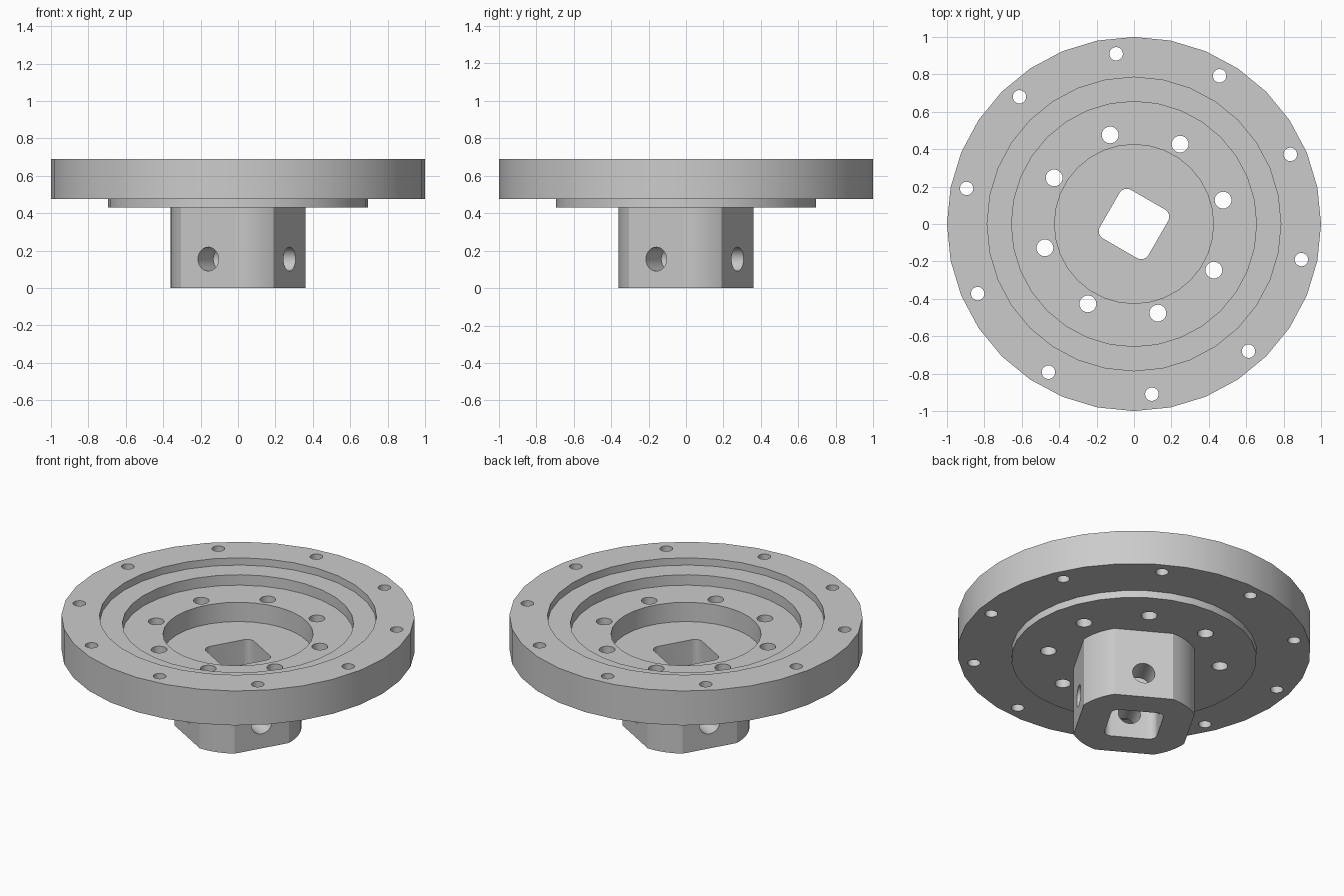
import bpy, bmesh
from math import cos, sin, radians, pi, tau
from mathutils import Matrix

if "Cube" in bpy.data.objects:
    bpy.data.objects.remove(bpy.data.objects["Cube"], do_unlink=True)

TURN = radians(60)  # the whole fitting is turned about its axis

grey = bpy.data.materials.new("machined grey")
grey.use_nodes = True
grey.diffuse_color = (0.6, 0.6, 0.6, 1)
grey.node_tree.nodes["Principled BSDF"].inputs["Base Color"].default_value = (0.6, 0.6, 0.6, 1)


def make(name, bm):
    bmesh.ops.recalc_face_normals(bm, faces=bm.faces[:])
    mesh = bpy.data.meshes.new(name)
    bm.to_mesh(mesh)
    bm.free()
    mesh.materials.append(grey)
    ob = bpy.data.objects.new(name, mesh)
    bpy.context.collection.objects.link(ob)
    return ob


def lathe(name, profile, steps):
    bm = bmesh.new()
    verts = [bm.verts.new((r, 0, z)) for r, z in profile]
    edges = [bm.edges.new(pair) for pair in zip(verts, verts[1:])]
    bmesh.ops.spin(bm, geom=verts + edges, cent=(0, 0, 0), axis=(0, 0, 1),
                   angle=tau, steps=steps)
    bmesh.ops.remove_doubles(bm, verts=bm.verts[:], dist=1e-4)
    return make(name, bm)


def prism(name, outline, z0, z1):
    bm = bmesh.new()
    face = bm.faces.new([bm.verts.new((x, y, z0)) for x, y in outline])
    top = bmesh.ops.extrude_face_region(bm, geom=[face])["geom"]
    bmesh.ops.translate(bm, vec=(0, 0, z1 - z0),
                        verts=[v for v in top if isinstance(v, bmesh.types.BMVert)])
    return make(name, bm)


def rods(name, radius, length, placements):
    bm = bmesh.new()
    for matrix in placements:
        bmesh.ops.create_cone(bm, cap_ends=True, segments=24, radius1=radius,
                              radius2=radius, depth=length, matrix=matrix)
    return make(name, bm)


def bolt_circle(name, count, circle, radius):
    spots = [Matrix.Rotation(TURN + tau * i / count, 4, 'Z')
             @ Matrix.Translation((circle, 0, 0.5)) for i in range(count)]
    return rods(name, radius, 1, spots)


def cut(target, cutter):
    mod = target.modifiers.new("cut", 'BOOLEAN')
    mod.operation = 'DIFFERENCE'
    mod.solver = 'EXACT'
    mod.object = cutter
    bpy.context.view_layer.objects.active = target
    bpy.ops.object.modifier_apply(modifier=mod.name)


def corner_arcs(arc, centre=0.0, radius=1.0):
    """Four arcs, one per corner of a square turned with the fitting."""
    points = []
    for k in range(4):
        corner = TURN + pi / 4 + k * pi / 2
        for i in range(7):
            a = corner + arc * (i / 3 - 1)
            points.append((centre * cos(corner) + radius * cos(a),
                           centre * sin(corner) + radius * sin(a)))
    return points


# Stepped plate with its recesses and lower boss
plate = lathe("flange_plate", [
    (0, 0.43), (0.695, 0.43), (0.695, 0.475), (1, 0.475), (1, 0.69),
    (0.785, 0.69), (0.785, 0.645), (0.655, 0.645), (0.655, 0.58),
    (0.425, 0.58), (0.425, 0.46), (0, 0.46)], 32)

# Round hub with four flats
hub = prism("hub", corner_arcs(radians(17), radius=0.36), 0, 0.43)

# Cutters: square bore, bolt holes, cross holes
bore = prism("bore_cutter", corner_arcs(pi / 4, centre=0.105 * 2 ** 0.5, radius=0.045), -0.2, 1)
outer_holes = bolt_circle("outer_hole_cutter", 10, 0.915, 0.036)
inner_holes = bolt_circle("inner_hole_cutter", 8, 0.493, 0.045)
cross = [rods("cross_hole_cutter", 0.064, 1,
              [Matrix.Translation((0, 0, 0.155)) @ Matrix.Rotation(TURN + q, 4, 'Z')
               @ Matrix.Rotation(pi / 2, 4, 'Y')]) for q in (0, pi / 2)]

for cutter in (bore, outer_holes, inner_holes):
    cut(plate, cutter)
for cutter in (bore, *cross):
    cut(hub, cutter)
for cutter in (bore, outer_holes, inner_holes, *cross):
    bpy.data.objects.remove(cutter, do_unlink=True)

# Smooth the turned walls, keep machined edges crisp
for ob in (plate, hub):
    bpy.ops.object.select_all(action='DESELECT')
    ob.select_set(True)
    bpy.context.view_layer.objects.active = ob
    bpy.ops.object.shade_smooth_by_angle(angle=radians(20))
